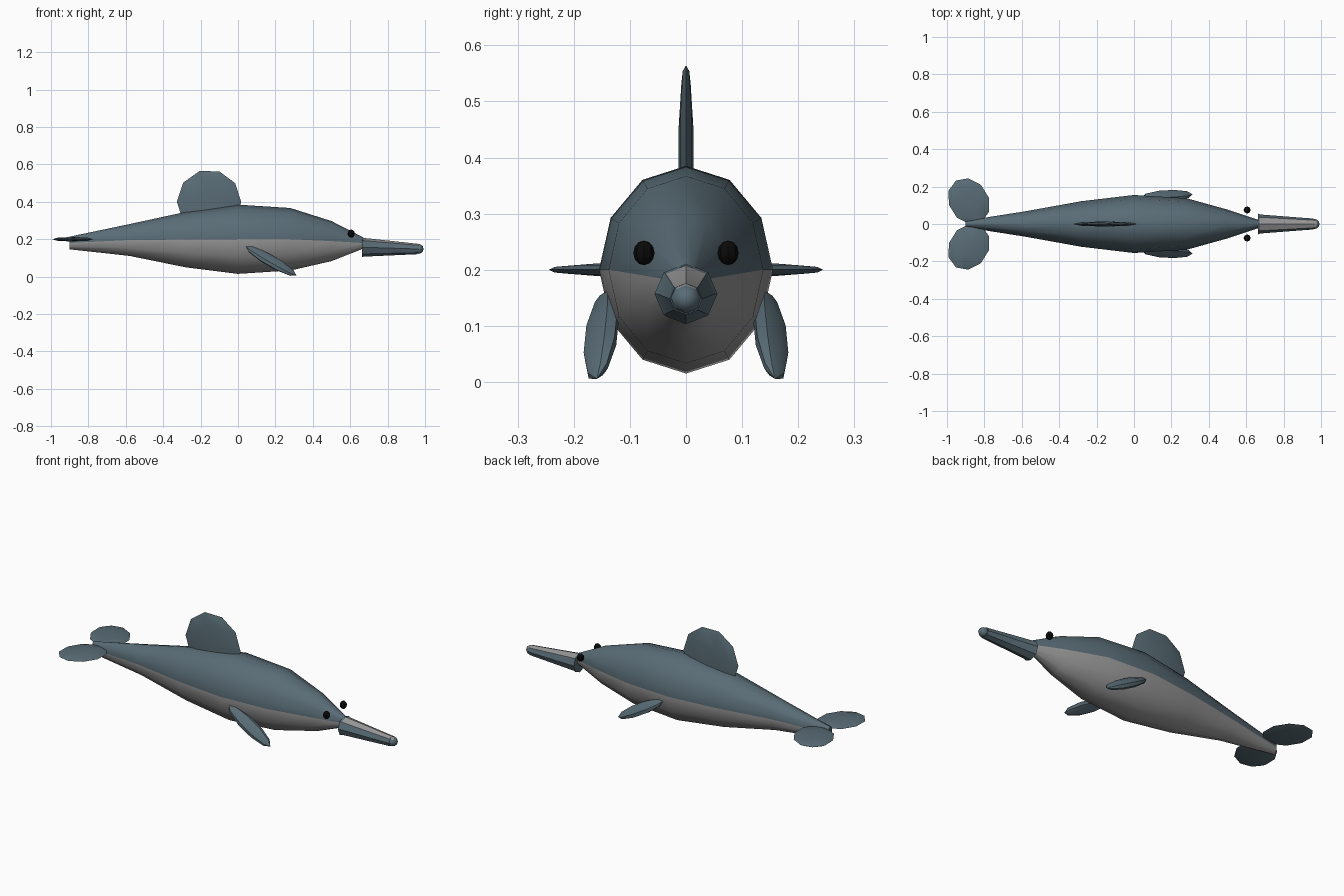
import bpy, bmesh
from math import sin, cos, tau
from mathutils import Matrix, Vector

cube = bpy.data.objects.get("Cube")
if cube:
    bpy.data.objects.remove(cube, do_unlink=True)


def material(name, rgb):
    m = bpy.data.materials.new(name)
    m.use_nodes = True
    m.diffuse_color = (*rgb, 1)
    bsdf = next(n for n in m.node_tree.nodes if n.type == 'BSDF_PRINCIPLED')
    bsdf.inputs["Base Color"].default_value = (*rgb, 1)
    return m


SLATE = material("slate blue", (0.1, 0.15, 0.18))
GREY = material("belly grey", (0.31, 0.31, 0.31))
BLACK = material("black", (0.003, 0.003, 0.003))


def finish(bm, name, mats, angle):
    bmesh.ops.recalc_face_normals(bm, faces=bm.faces)
    mesh = bpy.data.meshes.new(name)
    bm.to_mesh(mesh)
    bm.free()
    for m in mats:
        mesh.materials.append(m)
    obj = bpy.data.objects.new(name, mesh)
    bpy.context.collection.objects.link(obj)
    bpy.ops.object.select_all(action='DESELECT')
    obj.select_set(True)
    bpy.context.view_layer.objects.active = obj
    bpy.ops.object.shade_smooth_by_angle(angle=angle)
    return obj


def loft(name, sections, sides, rule, angle):
    """Sections are (x, centre z, half width, half height); rule(span, side) picks the colour."""
    bm = bmesh.new()
    rings = []
    for x, z, w, h in sections:
        rings.append([bm.verts.new((x, w * sin(tau * i / sides), z + h * cos(tau * i / sides)))
                      for i in range(sides)])
    for s, (a, b) in enumerate(zip(rings, rings[1:])):
        for i in range(sides):
            j = (i + 1) % sides
            bm.faces.new((a[i], a[j], b[j], b[i])).material_index = rule(s, i)
    bm.faces.new(rings[0])
    bm.faces.new(rings[-1])
    return finish(bm, name, [SLATE, GREY], angle)


def ellipsoid(name, centre, pole, flat, radii, mat, segments=8, rings=5):
    """Radii run along the thin axis, the broad axis and the pole axis."""
    k = Vector(pole).normalized()
    thin = Vector(flat)
    thin = (thin - k * thin.dot(k)).normalized()
    frame = Matrix((thin, k.cross(thin), k)).transposed().to_4x4()
    bm = bmesh.new()
    bmesh.ops.create_uvsphere(bm, u_segments=segments, v_segments=rings, radius=1,
                              matrix=Matrix.Translation(centre) @ frame @ Matrix.Diagonal((*radii, 1)))
    return finish(bm, name, [mat], 0.6)


# Body: slate back, grey belly below the side line
body = [(-0.9, 0.18, 0.018, 0.034), (-0.58, 0.196, 0.068, 0.085), (-0.28, 0.198, 0.122, 0.148),
        (0, 0.2, 0.155, 0.185), (0.28, 0.2, 0.138, 0.167), (0.5, 0.19, 0.077, 0.107),
        (0.67, 0.18, 0.02, 0.03)]
loft("body", body, 12, lambda s, i: int(3 <= i < 9), 0.7)

# Snout: slate rim and sides, grey upper faces
snout = [(0.662, 0.157, 0.056, 0.054), (0.672, 0.157, 0.051, 0.05), (0.96, 0.148, 0.029, 0.028)]
loft("snout", snout, 8, lambda s, i: int(s > 0 and i in (0, 7)), 0.5)
tip = ellipsoid("snout_tip", (0.963, 0, 0.149), (1, 0, 0), (0, 0, 1), (0.027, 0.027, 0.029), SLATE, 8, 6)
tip.data.materials.append(GREY)
for p in tip.data.polygons:
    p.material_index = int(p.normal.z > 0.4 and p.normal.x < 0.6)

# Dorsal fin
ellipsoid("dorsal_fin", (-0.155, 0, 0.4), (-0.3, 0, 0.95), (0, 1, 0), (0.014, 0.172, 0.172), SLATE)

# Paired parts
for side, label in ((1, "left"), (-1, "right")):
    ellipsoid(label + "_fluke", (-0.883, side * 0.122, 0.2), (-0.53, side * 0.85, 0), (0, 0, 1),
              (0.012, 0.106, 0.13), SLATE)
    ellipsoid(label + "_flipper", (0.178, side * 0.151, 0.083), (0.87, side * 0.05, -0.5),
              (0.35, side * 0.7, 0.61), (0.022, 0.039, 0.156), SLATE)
    ellipsoid(label + "_eye", (0.605, side * 0.075, 0.23), (0, 0, 1), (1, 0, 0),
              (0.019, 0.019, 0.022), BLACK, 8, 6)
